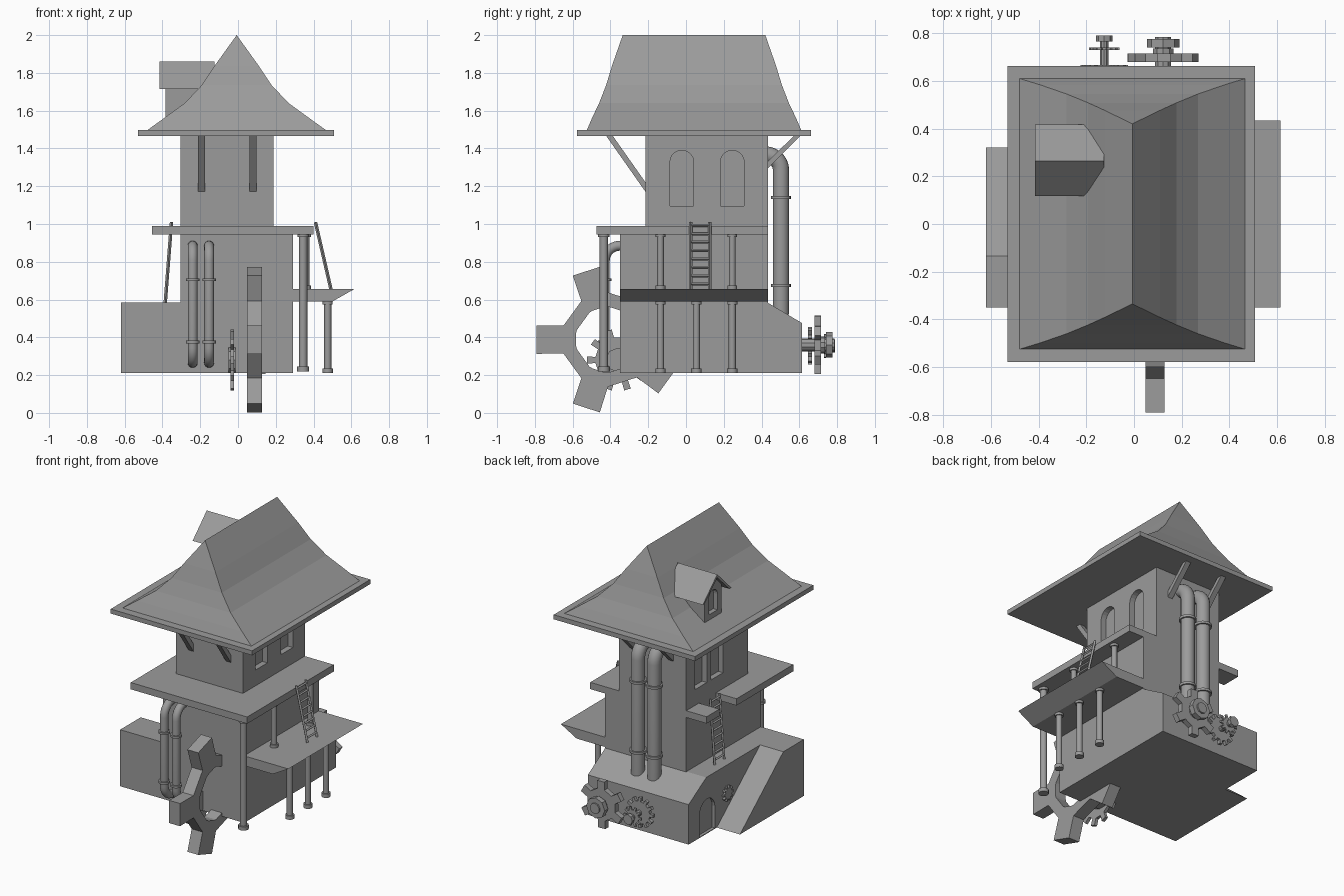
import bpy, bmesh
from math import sin, cos, pi
from mathutils import Vector

cube = bpy.data.objects.get("Cube")
if cube:
    bpy.data.objects.remove(cube, do_unlink=True)

# Dark grey for every part
GREY = (.33, .33, .33, 1)
grey = bpy.data.materials.new("dark_grey")
grey.use_nodes = True
grey.diffuse_color = GREY
grey.node_tree.nodes["Principled BSDF"].inputs["Base Color"].default_value = GREY


def add(name, mesh):
    mesh.materials.clear()
    mesh.materials.append(grey)
    ob = bpy.data.objects.new(name, mesh)
    bpy.context.collection.objects.link(ob)
    return ob


def finish(name, bm):
    bmesh.ops.remove_doubles(bm, verts=bm.verts, dist=1e-5)
    bmesh.ops.recalc_face_normals(bm, faces=bm.faces)
    mesh = bpy.data.meshes.new(name)
    bm.to_mesh(mesh)
    bm.free()
    return add(name, mesh)


def place(axis, d, u, v):
    return {"x": (d, u, v), "y": (u, d, v), "z": (u, v, d)}[axis]


def prism(name, axis, pts, a, b, hole=None):
    """Extrude a profile along an axis, optionally with an inner hole loop."""
    bm = bmesh.new()
    n = len(pts)
    loops = [[bm.verts.new(place(axis, d, *p)) for p in ring]
             for ring in ([pts, hole] if hole else [pts]) for d in (a, b)]
    pairs = [(0, 1)]
    if hole:
        pairs += [(2, 3), (0, 2), (1, 3)]
    else:
        bm.faces.new(loops[0])
        bm.faces.new(loops[1])
    for i, j in pairs:
        for k in range(n):
            m = (k + 1) % n
            bm.faces.new((loops[i][k], loops[i][m], loops[j][m], loops[j][k]))
    return finish(name, bm)


def box(name, x0, x1, y0, y1, z0, z1):
    return prism(name, "z", [(x0, y0), (x1, y0), (x1, y1), (x0, y1)], z0, z1)


def smooth(ob):
    bpy.ops.object.select_all(action="DESELECT")
    bpy.context.view_layer.objects.active = ob
    ob.select_set(True)
    bpy.ops.object.shade_smooth_by_angle(angle=pi / 5)


def rod(name, p, q, r, sides=12):
    """Bar between two points; few sides stay faceted."""
    p, q = Vector(p), Vector(q)
    bm = bmesh.new()
    bmesh.ops.create_cone(bm, cap_ends=True, segments=sides, radius1=r, radius2=r, depth=(q - p).length)
    bm.transform((q - p).to_track_quat("Z", "Y").to_matrix().to_4x4())
    bmesh.ops.translate(bm, verts=bm.verts, vec=(p + q) / 2)
    ob = finish(name, bm)
    if sides > 10:
        smooth(ob)


def baked(ob):
    bpy.context.view_layer.update()
    return bpy.data.meshes.new_from_object(ob.evaluated_get(bpy.context.evaluated_depsgraph_get()))


def carve(ob, cutter):
    mod = ob.modifiers.new("recess", "BOOLEAN")
    mod.operation, mod.object = "DIFFERENCE", cutter
    mesh = baked(ob)
    ob.modifiers.clear()
    ob.data = mesh
    bpy.data.objects.remove(cutter, do_unlink=True)


def arch(c, w, z0, top):
    return [(c - w, z0), (c + w, z0)] + [(c + w * cos(i * pi / 10), top - w + w * sin(i * pi / 10)) for i in range(11)]


def gear(name, axis, centre, a, b, teeth, tip, root, wt, wr, hole=0, turn=0.0):
    outer, inner = [], []
    for k in range(teeth):
        mid = turn + 2 * pi * k / teeth
        for da, r in ((-wr, root), (-wt, tip), (wt, tip), (wr, root)):
            outer.append((centre[0] + r * cos(mid + da), centre[1] + r * sin(mid + da)))
            inner.append((centre[0] + hole * cos(mid + da), centre[1] + hole * sin(mid + da)))
    prism(name, axis, outer, a, b, inner if hole else None)


def pipe(name, pts, r):
    cu = bpy.data.curves.new(name, "CURVE")
    cu.dimensions, cu.bevel_depth, cu.bevel_resolution, cu.use_fill_caps = "3D", r, 6, True
    sp = cu.splines.new("POLY")
    sp.points.add(len(pts) - 1)
    for pt, co in zip(sp.points, pts):
        pt.co = (*co, 1)
    path = bpy.data.objects.new(name + "_path", cu)
    bpy.context.collection.objects.link(path)
    mesh = baked(path)
    bpy.data.objects.remove(path, do_unlink=True)
    smooth(add(name, mesh))


# Stone base with sloped back, side ramp and main body
base = prism("base", "x", [(-.35, .21), (.615, .21), (.615, .475), (.43, .585), (-.35, .585)], -.45, .29)
carve(base, prism("door_cutter", "x", arch(.42, .08, .215, .44), -.5, -.43))
prism("side_ramp", "x", [(-.35, .21), (.32, .21), (-.135, .585), (-.35, .585)], -.62, -.45)
box("main_body", -.305, .29, -.35, .433, .58, .95)

# Balcony floor with a ladder opening
prism("balcony_floor", "z", [(-.455, -.475), (.4, -.475), (.4, .433), (-.455, .433), (-.455, .3),
                             (-.305, .3), (-.305, .12), (-.455, .12)], .945, .99)

# Upper tower with arched window recesses
tower = box("tower", -.305, .187, -.215, .433, .98, 1.47)
for y in (-.022, .245):
    carve(tower, prism("window_cutter", "x", arch(y, .063, 1.095, 1.39), .15, .3))
for y in (.11, .28):
    carve(tower, prism("window_cutter", "x", arch(y, .063, 1.095, 1.39), -.4, -.27))

# Eaves and flared hip roof
box("eaves", -.53, .508, -.578, .662, 1.467, 1.497)
bm = bmesh.new()
rings = []
for half, flare, z in ((.473, .19, 1.497), (.385, .163, 1.56), (.275, .125, 1.64),
                       (.185, .088, 1.735), (.115, .056, 1.84), (0, 0, 2)):
    rings.append([bm.verts.new((-.007 + sx * half, y + sy * flare, z))
                  for sx, sy, y in ((-1, -1, -.335), (1, -1, -.335), (1, 1, .42), (-1, 1, .42))])
bm.faces.new(rings[0])
for lo, hi in zip(rings, rings[1:]):
    for k in range(4):
        m = (k + 1) % 4
        bm.faces.new((lo[k], lo[m], hi[m], hi[k]))
bmesh.ops.dissolve_degenerate(bm, edges=bm.edges, dist=1e-5)
finish("roof", bm)

# Dormer
dormer = prism("dormer", "x", [(.175, 1.54), (.355, 1.54), (.355, 1.755), (.265, 1.84), (.175, 1.755)], -.385, -.15)
carve(dormer, prism("dormer_cutter", "x", arch(.265, .045, 1.6, 1.75), -.45, -.355))
prism("dormer_roof", "x", [(.117, 1.715), (.265, 1.86), (.417, 1.715), (.397, 1.715), (.265, 1.838),
                           (.137, 1.715)], -.415, -.125)

# Eave struts
for x in (-.194, .08):
    prism("front_strut", "x", [(-.2, 1.15), (-.425, 1.47), (-.39, 1.47), (-.2, 1.2)], x - .018, x + .018)
    prism("back_strut", "x", [(.415, 1.275), (.61, 1.47), (.575, 1.47), (.415, 1.315)], x - .018, x + .018)

# Side platform and posts
prism("side_platform", "y", [(.28, .59), (.5, .59), (.615, .655), (.28, .655)], -.35, .433)


def post(name, x, y, z0, z1, r):
    rod(name, (x, y, z0), (x, y, z1), r)
    rod(name + "_foot", (x, y, z0), (x, y, z0 + .025), r * 1.45)
    rod(name + "_cap", (x, y, z1 - .02), (x, y, z1), r * 1.4)


for y in (-.135, .055, .245):
    post("platform_post", .475, y, .21, .595, .019)
for y in (-.135, .245):
    post("balcony_post", .36, y, .65, .95, .018)
post("corner_post", .345, -.435, .22, .95, .022)


# Ladders
def ladder(name, y, xb, zb, xt, zt, rungs):
    for s in (-.05, .05):
        rod(name + "_rail", (xb, y + s, zb), (xt, y + s, zt), .009, 4)
    for k in range(rungs):
        t = (k + .6) / rungs
        x, z = xb + (xt - xb) * t, zb + (zt - zb) * t
        rod(name + "_rung", (x, y - .05, z), (x, y + .05, z), .008, 4)


ladder("left_ladder", .075, .492, .655, .41, 1.01, 8)
ladder("right_ladder", .2, -.385, .585, -.352, 1.01, 9)

# Front pipes bend into the wall at both ends, back pipes at the top
arc = [i * pi / 14 for i in range(8)]
for x in (-.24, -.153):
    top = [(x, -.35 - .08 * sin(a), .805 + .08 * cos(a)) for a in arc]
    low = [(x, -.35 - .08 * cos(a), .345 - .08 * sin(a)) for a in arc]
    pipe("front_pipe", [(x, -.32, .885)] + top + low + [(x, -.32, .265)], .026)
    for z in (.375, .705):
        rod("front_pipe_flange", (x, -.43, z - .007), (x, -.43, z + .007), .036, 16)
for x in (0, -.12):
    top = [(x, .42 + .083 * sin(a), 1.285 + .083 * cos(a)) for a in arc]
    pipe("back_pipe", [(x, .39, 1.368)] + top + [(x, .503, .52)], .043)
    for z in (.675, 1.14):
        rod("back_pipe_flange", (x, .503, z - .008), (x, .503, z + .008), .053, 16)

# Front gears
gear("large_wheel", "x", (-.41, .388), .048, .128, 5, .388, .25, .195, .3, .175, pi)
gear("front_small_gear", "x", (-.36, .28), -.04, -.02, 10, .165, .12, .11, .14, .06)
rod("front_small_hub", (-.05, -.36, .28), (-.012, -.36, .28), .065, 8)

# Back gears with axles and hubs
gear("back_large_gear", "y", (.122, .36), .68, .715, 6, .157, .105, .17, .25, 0, .5)
rod("back_large_axle", (.122, .6, .36), (.122, .785, .36), .035, 10)
rod("back_large_collar", (.122, .715, .36), (.122, .735, .36), .045, 10)
rod("back_large_hub", (.122, .74, .36), (.122, .775, .36), .068, 8)
gear("back_small_gear", "y", (-.125, .355), .645, .667, 12, .1, .075, .1, .13)
rod("back_small_axle", (-.125, .6, .355), (-.125, .79, .355), .018, 10)
gear("back_small_cog", "y", (-.125, .355), .73, .74, 10, .065, .045, .12, .16)
rod("back_small_hub", (-.125, .765, .355), (-.125, .79, .355), .034, 8)

# Small gear on the side wall
gear("side_wall_gear", "x", (.215, .4), -.465, -.445, 10, .05, .035, .12, .16)
